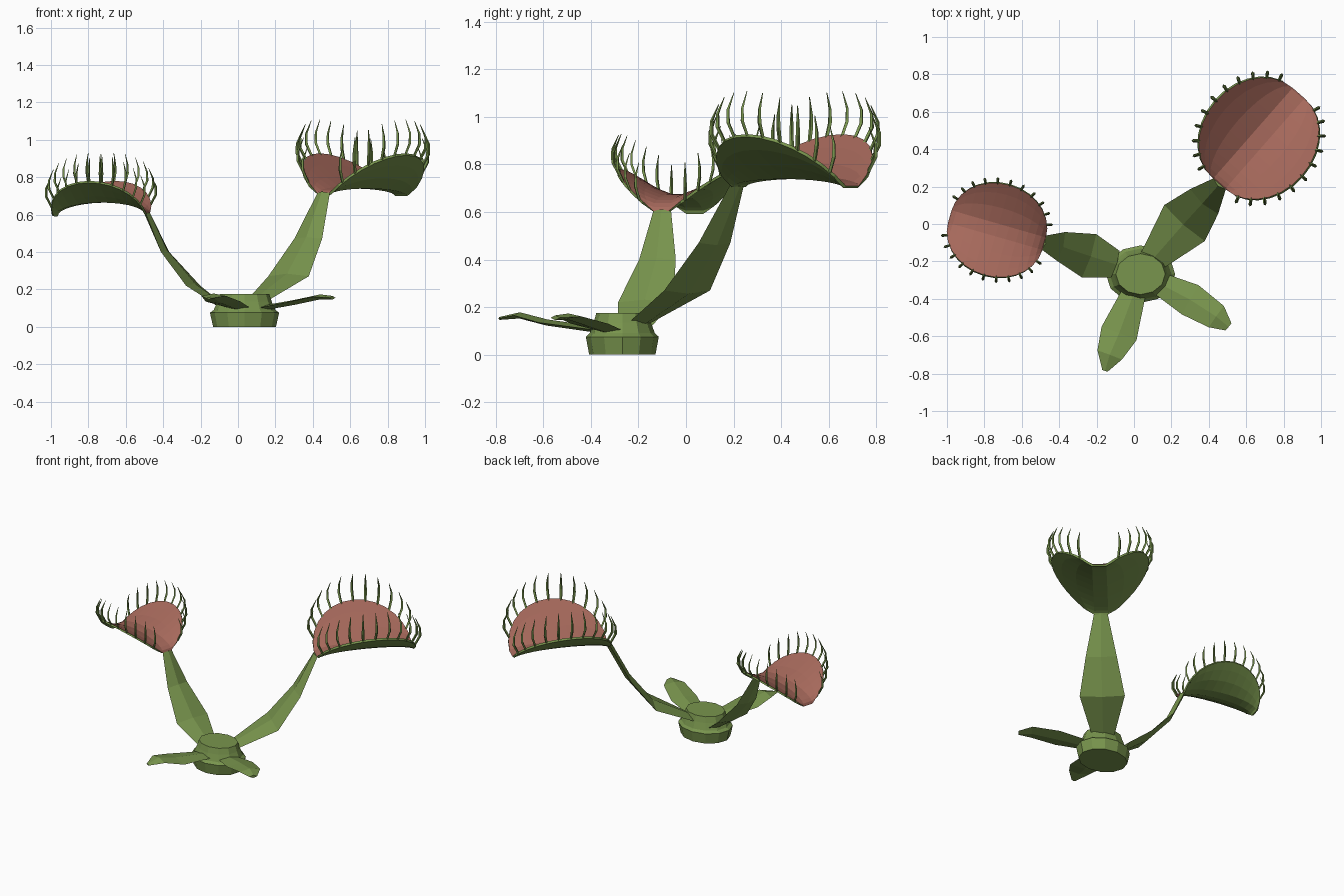
import bpy, bmesh
from math import sin, cos, pi
from mathutils import Vector

cube = bpy.data.objects.get("Cube")
if cube:
    bpy.data.objects.remove(cube)


def material(name, colour):
    m = bpy.data.materials.new(name)
    m.use_nodes = True
    m.diffuse_color = colour
    m.node_tree.nodes["Principled BSDF"].inputs["Base Color"].default_value = colour
    return m


GREEN = material("leaf green", (0.19, 0.30, 0.075, 1))
RED = material("inner red", (0.38, 0.14, 0.105, 1))


def finish(name, bm, mats):
    bmesh.ops.remove_doubles(bm, verts=bm.verts, dist=0.0005)
    mesh = bpy.data.meshes.new(name)
    bm.to_mesh(mesh)
    bm.free()
    obj = bpy.data.objects.new(name, mesh)
    bpy.context.collection.objects.link(obj)
    for m in mats:
        mesh.materials.append(m)
    return obj


def loft(bm, rings):
    """Skin a list of equal closed rings and cap both ends."""
    rows = [[bm.verts.new(p) for p in ring] for ring in rings]
    n = len(rows[0])
    faces = [bm.faces.new((a[i], a[(i + 1) % n], b[(i + 1) % n], b[i]))
             for a, b in zip(rows, rows[1:]) for i in range(n)]
    faces += [bm.faces.new(rows[0][::-1]), bm.faces.new(rows[-1])]
    bmesh.ops.recalc_face_normals(bm, faces=faces)


def leaf(name, stations, thick):
    """Diamond-section blade through (x, y, z, half width) stations."""
    pts = [Vector(s[:3]) for s in stations]
    rings = []
    for i, p in enumerate(pts):
        t = (pts[min(i + 1, len(pts) - 1)] - pts[max(i - 1, 0)]).normalized()
        w = Vector((t.y, -t.x, 0)).normalized()
        up = w.cross(t)
        hw = stations[i][3]
        k = min(thick, hw * 0.4)
        rings.append([p + w * hw, p + up * k, p - w * hw, p - up * k])
    bm = bmesh.new()
    loft(bm, rings)
    return finish(name, bm, [GREEN])


def trap(side, near, far, width, rise, arch, teeth):
    """Open two-lobed trap hinged between near and far, with rim teeth."""
    near, far = Vector(near), Vector(far)
    mid, half = (near + far) / 2, (far - near) / 2
    d = half.normalized()
    lat = Vector((d.y, -d.x, 0)).normalized()
    size = half.length / 0.32
    band = 0.042 * size

    def point(phi, sign, f):
        s = max(sin(phi), 0)
        low = arch * s
        z = low + (rise * s - low) * f ** 1.3
        return (mid - half * cos(phi) + lat * sign * (band + width * s * f)
                + Vector((0, 0, z)))

    # Lobes
    bm = bmesh.new()
    cols = [(-1, 1), (-1, .75), (-1, .4), (-1, 0), (1, 0), (1, .4), (1, .75), (1, 1)]
    steps = 14
    grid = [[bm.verts.new(point(pi * i / steps, *c)) for c in cols]
            for i in range(steps + 1)]
    for a, b in zip(grid, grid[1:]):
        for j in range(len(cols) - 1):
            bm.faces.new((a[j], a[j + 1], b[j + 1], b[j]))
    bmesh.ops.remove_doubles(bm, verts=bm.verts, dist=0.0005)
    for f in bm.faces:
        f.normal_update()
        if f.normal.z < 0:
            f.normal_flip()
    lobes = finish(side + "_trap_lobes", bm, [RED, GREEN])
    mod = lobes.modifiers.new("shell", 'SOLIDIFY')
    mod.thickness = 0.014 * size
    mod.offset = -1
    mod.material_offset = 1
    mod.material_offset_rim = 1

    # Teeth: outward, up, then hooked back in
    path = [(-.006, -.015, .008), (.03, .055, .009), (.03, .11, .007), (.0, .18, .0015)]
    bm = bmesh.new()
    for sign in (-1, 1):
        for i in range(teeth):
            phi = pi * (0.1 + 0.8 * i / (teeth - 1))
            root = point(phi, sign, 1)
            out = (lat * sign * sin(phi) - d * cos(phi)).normalized()
            across = Vector((-out.y, out.x, 0))
            rings = []
            for o, z, r in path:
                c = root + (out * o + Vector((0, 0, z))) * size
                r *= size
                rings.append([c + out * r, c + across * r, c - out * r, c - across * r])
            loft(bm, rings)
    finish(side + "_trap_teeth", bm, [GREEN])


# Root crown
bm = bmesh.new()
profile = [(.168, 0), (.185, .075), (.165, .09), (.145, .135), (.132, .175)]
loft(bm, [[(0.035 + r * cos(pi * i / 6), -0.268 + 0.83 * r * sin(pi * i / 6), z)
           for i in range(12)] for r, z in profile])
finish("root_crown", bm, [GREEN])

# Stalks
leaf("left_stalk", [(.09, -.2, .13, .07), (.27, .005, .27, .145),
                    (.375, .12, .47, .1), (.458, .215, .715, .044)], .018)
leaf("right_stalk", [(-.1, -.215, .12, .075), (-.24, -.17, .22, .122),
                     (-.39, -.12, .40, .08), (-.485, -.1, .605, .038)], .015)

# Ground leaves
leaf("front_leaf", [(.01, -.34, .1, .06), (-.08, -.585, .135, .1),
                    (-.13, -.70, .165, .07), (-.155, -.785, .152, .015)], .013)
leaf("front_left_leaf", [(.13, -.315, .1, .06), (.3, -.405, .13, .09),
                         (.44, -.495, .16, .07), (.505, -.55, .155, .025)], .013)

# Traps
trap("left", (.455, .215, .715), (.88, .70, .71), .262, .215, .04, 11)
trap("right", (-.48, -.105, .605), (-.985, .04, .595), .215, .18, .075, 11)
